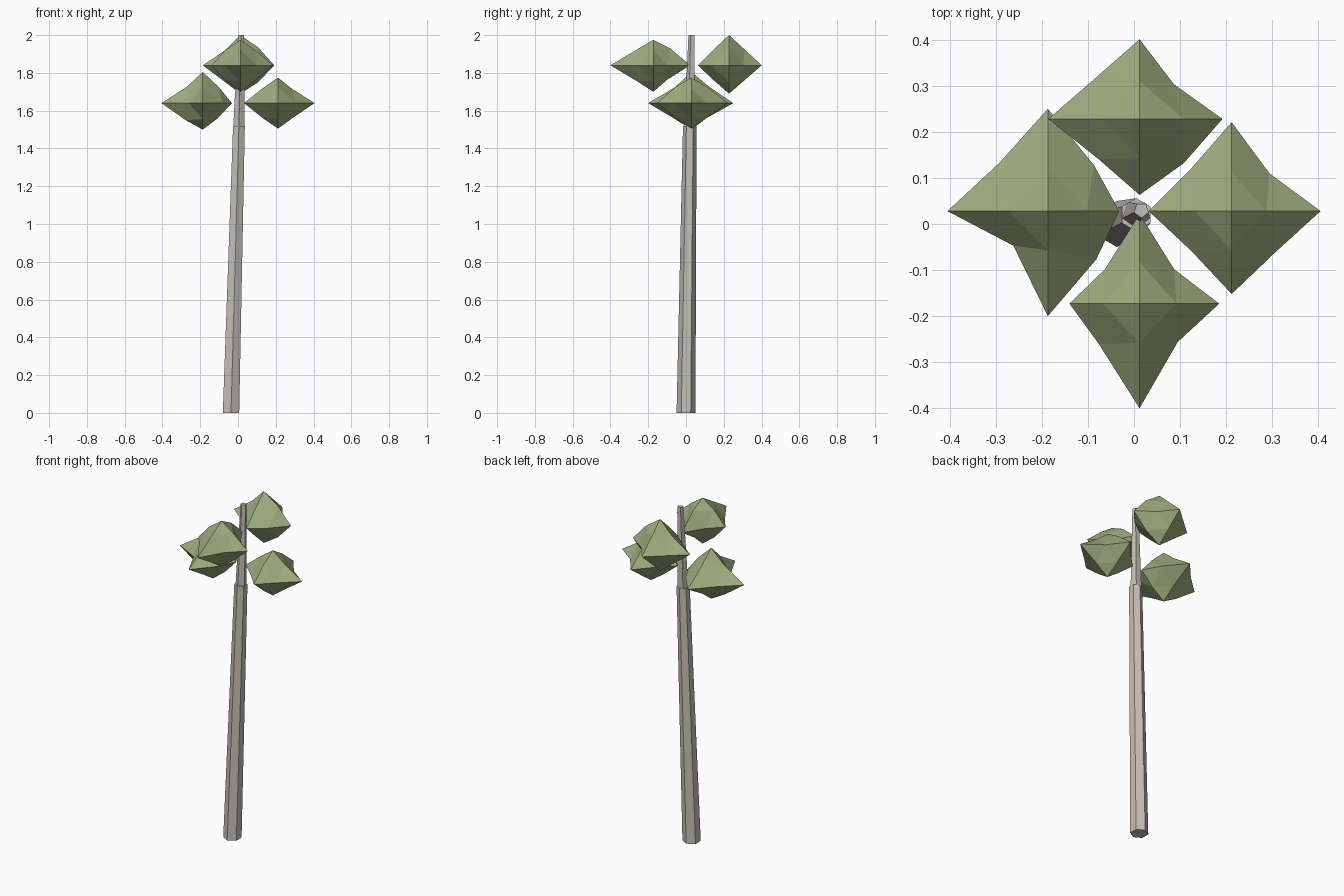
import bpy, math
from itertools import product

if "Cube" in bpy.data.objects:
    bpy.data.objects.remove(bpy.data.objects["Cube"])


def material(name, color):
    m = bpy.data.materials.new(name)
    m.diffuse_color = (*color, 1)
    m.use_nodes = True
    m.node_tree.nodes["Principled BSDF"].inputs["Base Color"].default_value = m.diffuse_color
    return m


bark = material("bark", (0.56, 0.53, 0.48))
leaf = material("leaf", (0.34, 0.42, 0.21))


def add_mesh(name, verts, faces, mat):
    me = bpy.data.meshes.new(name)
    me.from_pydata(verts, [], faces)
    me.materials.append(mat)
    ob = bpy.data.objects.new(name, me)
    bpy.context.collection.objects.link(ob)
    return ob


def trunk(name, sides, bottom, top, start):
    """Leaning tapered prism between two (x, y, z, radius) rings."""
    verts = []
    for x, y, z, r in (bottom, top):
        for i in range(sides):
            a = start + math.tau * i / sides
            verts.append((x + r * math.cos(a), y + r * math.sin(a), z))
    n = sides
    faces = [(i, (i + 1) % n, n + (i + 1) % n, n + i) for i in range(n)]
    faces += [tuple(reversed(range(n))), tuple(range(n, 2 * n))]
    return add_mesh(name, verts, faces, bark)


def clump(name, center, tips, mids):
    """Octahedron split once: tips are +x -x +y -y +z -z lengths,
    mids are the edge offsets in the xy, xz and yz planes."""
    offsets = {}
    for i, d in enumerate(tips):
        key = [0, 0, 0]
        key[i // 2] = 1 - 2 * (i % 2)
        offsets[tuple(key)] = d
    it = iter(mids)
    for a, b in ((0, 1), (0, 2), (1, 2)):
        for sb, sa in product((1, -1), repeat=2):
            key = [0, 0, 0]
            key[a], key[b] = sa, sb
            offsets[tuple(key)] = next(it)
    index = {k: i for i, k in enumerate(offsets)}
    verts = [tuple(c + s * d for c, s in zip(center, k)) for k, d in offsets.items()]
    faces = []
    for x, y, z in product((1, -1), repeat=3):
        X, Y, Z = (x, 0, 0), (0, y, 0), (0, 0, z)
        XY, YZ, XZ = (x, y, 0), (0, y, z), (x, 0, z)
        for tri in ((X, XY, XZ), (XY, Y, YZ), (XZ, YZ, Z), (XY, YZ, XZ)):
            f = [index[k] for k in tri]
            faces.append(f if x * y * z > 0 else f[::-1])
    return add_mesh(name, verts, faces, leaf)


# Trunk in two sections
trunk("lower_trunk", 6, (-0.037, 0, 0, 0.05), (0.005, 0.02, 1.52, 0.036), math.pi / 2)
trunk("upper_trunk", 5, (0.005, 0.022, 1.52, 0.031), (0.016, 0.03, 2.0, 0.017), -math.pi / 2)

# Leaf clumps
clump("back_leaves", (0.012, 0.228, 1.84),
      (0.18, 0.198, 0.173, 0.165, 0.16, 0.15),
      (0.075, 0.092, 0.096, 0.088, 0.095, 0.08, 0.092, 0.085, 0.083, 0.083, 0.08, 0.08))
clump("front_leaves", (0.012, -0.173, 1.84),
      (0.173, 0.152, 0.195, 0.227, 0.135, 0.14),
      (0.075, 0.075, 0.083, 0.088, 0.08, 0.08, 0.08, 0.08, 0.09, 0.085, 0.075, 0.085))
clump("left_leaves", (-0.187, 0.028, 1.64),
      (0.155, 0.218, 0.222, 0.228, 0.165, 0.14),
      (0.1, 0.105, 0.105, 0.075, 0.085, 0.085, 0.08, 0.09, 0.09, 0.085, 0.08, 0.085))
clump("right_leaves", (0.212, 0.028, 1.64),
      (0.193, 0.18, 0.193, 0.18, 0.135, 0.135),
      (0.082, 0.09, 0.092, 0.087, 0.075, 0.08, 0.078, 0.08, 0.085, 0.085, 0.08, 0.08))
